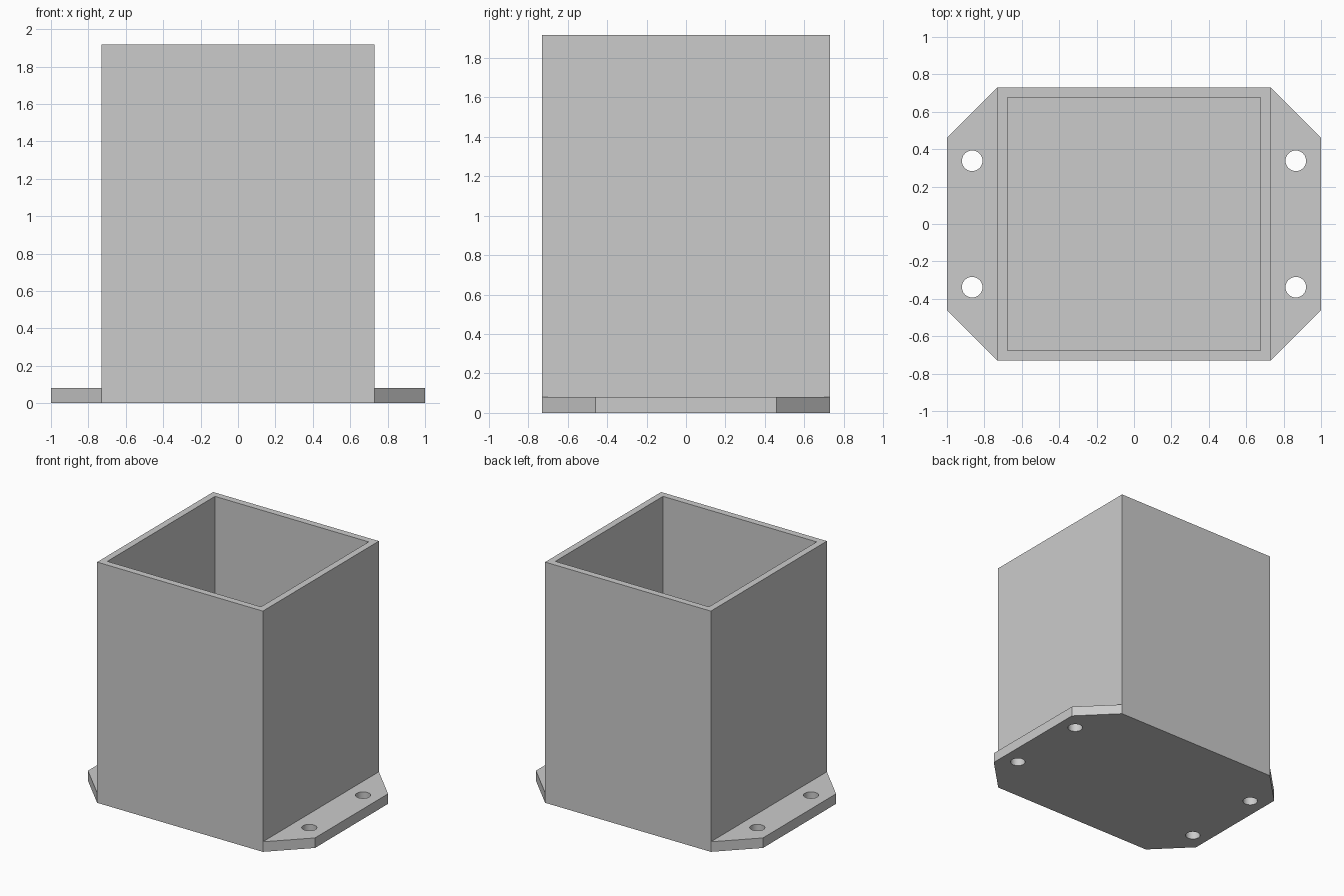
import bpy, bmesh
from mathutils import Matrix

cube = bpy.data.objects.get("Cube")
if cube:
    bpy.data.objects.remove(cube, do_unlink=True)

HALF, WALL, HEIGHT, PLATE = 0.73, 0.053, 1.917, 0.08
FLANGE_X, FLANGE_Y = 1.0, 0.46
HOLE_X, HOLE_Y, HOLE_R = 0.865, 0.338, 0.055

grey = bpy.data.materials.new("plain_grey")
grey.use_nodes = True
colour = (0.6, 0.6, 0.6, 1)
grey.diffuse_color = colour
grey.node_tree.nodes["Principled BSDF"].inputs["Base Color"].default_value = colour


def add_object(name, bm):
    bmesh.ops.recalc_face_normals(bm, faces=bm.faces)
    mesh = bpy.data.meshes.new(name)
    bm.to_mesh(mesh)
    bm.free()
    mesh.materials.append(grey)
    obj = bpy.data.objects.new(name, mesh)
    bpy.context.collection.objects.link(obj)
    return obj


def extrude(bm, faces, dz, keep_source=False):
    out = bmesh.ops.extrude_face_region(bm, geom=faces)["geom"]
    verts = [g for g in out if isinstance(g, bmesh.types.BMVert)]
    bmesh.ops.translate(bm, verts=verts, vec=(0, 0, dz))
    if not keep_source:
        source = [f for f in faces if f.is_valid]
        bmesh.ops.delete(bm, geom=source, context="FACES_ONLY")
    return [g for g in out if isinstance(g, bmesh.types.BMFace)]


# Base plate outline: square centre with a tapered flange on each side
bm = bmesh.new()
inner = {(sx, sy): bm.verts.new((sx * HALF, sy * HALF, 0)) for sx in (-1, 1) for sy in (-1, 1)}
outline = [bm.faces.new([inner[k] for k in ((-1, -1), (1, -1), (1, 1), (-1, 1))])]
for s in (-1, 1):
    tips = [bm.verts.new((s * FLANGE_X, y, 0)) for y in (-FLANGE_Y, FLANGE_Y)]
    ring = [inner[s, -1], *tips, inner[s, 1]]
    outline.append(bm.faces.new(ring if s > 0 else ring[::-1]))
tops = extrude(bm, outline, PLATE, keep_source=True)

# Square walls rise from the centre, then the open pocket sinks to the floor
centre = min(tops, key=lambda f: abs(f.calc_center_median().x))
roof = extrude(bm, [centre], HEIGHT - PLATE)
bmesh.ops.recalc_face_normals(bm, faces=bm.faces)
bmesh.ops.inset_region(bm, faces=roof, thickness=WALL, use_even_offset=True)
extrude(bm, roof, PLATE - HEIGHT)
bmesh.ops.recalc_face_normals(bm, faces=bm.faces)
bmesh.ops.dissolve_limit(bm, angle_limit=0.01, verts=bm.verts, edges=bm.edges)
housing = add_object("open_box_housing", bm)

# Four screw holes through the flanges
bm = bmesh.new()
for x in (-HOLE_X, HOLE_X):
    for y in (-HOLE_Y, HOLE_Y):
        bmesh.ops.create_cone(bm, cap_ends=True, segments=48, radius1=HOLE_R, radius2=HOLE_R,
                              depth=PLATE * 4, matrix=Matrix.Translation((x, y, PLATE / 2)))
cutter = add_object("screw_hole_cutter", bm)
cutter.hide_render = True
cutter.hide_viewport = True
cut = housing.modifiers.new("screw_holes", "BOOLEAN")
cut.operation = "DIFFERENCE"
cut.solver = "EXACT"
cut.object = cutter

# Smooth hole walls, sharp everywhere else
bpy.context.view_layer.objects.active = housing
housing.select_set(True)
bpy.ops.object.modifier_apply(modifier=cut.name)
bpy.ops.object.shade_smooth_by_angle()
